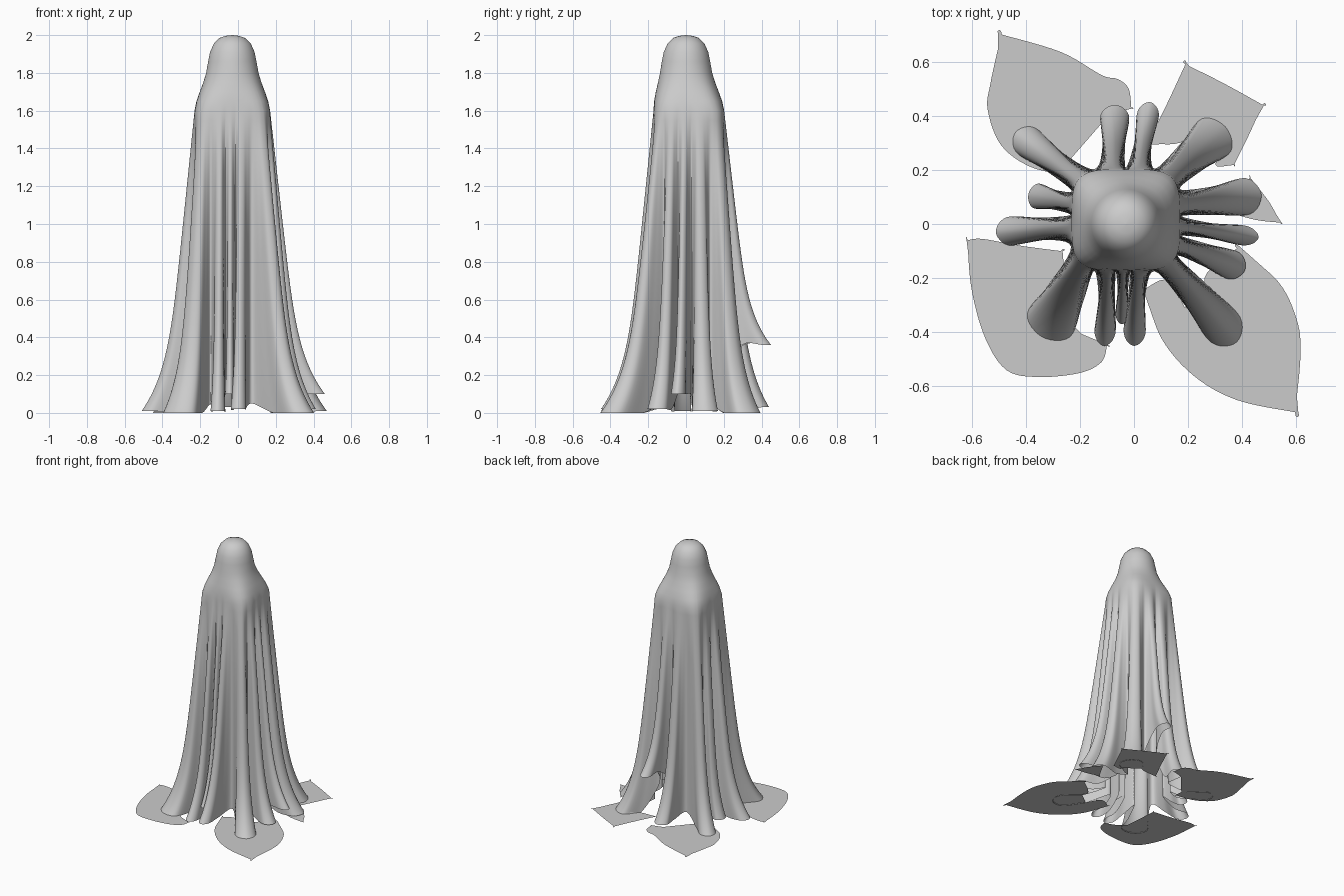
import bpy, bmesh, math
from mathutils import Vector

if "Cube" in bpy.data.objects:
    bpy.data.objects.remove(bpy.data.objects["Cube"])

CX, CY = -0.03, 0.015      # axis of the hidden figure
TOP = 1.6                  # shoulder height


def shoulder(deg, s=1.0):
    """Point on the rounded-square shoulder outline."""
    c, n = math.cos(math.radians(deg)), math.sin(math.radians(deg))
    r = (abs(c / 0.20) ** 4 + abs(n / 0.187) ** 4) ** -0.25
    return (CX + c * r * s, CY + n * r * s)


def spline(pts, steps):
    """Closed Catmull-Rom curve through points of any dimension."""
    out, n = [], len(pts)
    for i in range(n):
        a, b, c, d = (pts[(i + k) % n] for k in (-1, 0, 1, 2))
        for j in range(steps):
            t = j / steps
            out.append([0.5 * (2 * q + (r - p) * t + (2 * p - 5 * q + 4 * r - s) * t * t
                               + (3 * q - p - 3 * r + s) * t ** 3)
                        for p, q, r, s in zip(a, b, c, d)])
    return out


def finish(bm, name):
    bmesh.ops.remove_doubles(bm, verts=bm.verts, dist=0.0003)
    bmesh.ops.recalc_face_normals(bm, faces=bm.faces)
    for f in bm.faces:
        f.smooth = True
    me = bpy.data.meshes.new(name)
    bm.to_mesh(me)
    bm.free()
    ob = bpy.data.objects.new(name, me)
    bpy.context.collection.objects.link(ob)
    return ob


# Folds: root angle, tip x, tip y, half width, hem height
folds = [
    (15, .47, .11, .070, .01), (45, .34, .36, .085, 0), (76, .06, .45, .042, .36),
    (104, -.07, .44, .055, .03), (140, -.44, .34, .060, 0), (163, -.39, .11, .048, .03),
    (187, -.51, -.03, .055, .01), (225, -.34, -.42, .095, 0), (251, -.11, -.45, .040, .01),
    (267, -.045, -.37, .025, .1), (283, .0, -.45, .042, .02), (315, .38, -.44, .075, 0),
    (335, .41, -.17, .055, .02), (353, .46, -.05, .038, .1)]

# Hem outline, each point paired with its place on the shoulders
ctrl = []
for i, (ang, tx, ty, w, hem) in enumerate(folds):
    prev, nxt = folds[i - 1], folds[(i + 1) % len(folds)]
    a0 = ang - ((ang - prev[0]) % 360) / 2
    a1 = ang + ((nxt[0] - ang) % 360) / 2
    root = Vector(shoulder(ang))
    d = Vector((tx, ty)) - root
    p = Vector((-d.y, d.x)).normalized()
    ctrl.append((*shoulder(a0, 1.03), (hem + prev[4]) / 2 + 0.04, *shoulder(a0)))
    for f, h, k in ((.40, -.75, .35), (.84, -.95, .7), (1, 0, 1), (.84, .95, .7), (.40, .75, .35)):
        edge = a0 if h < 0 else a1
        q = root + d * f + p * w * h
        ctrl.append((q.x, q.y, hem, *shoulder(edge + (ang - edge) * k)))
cols = spline(ctrl, 6)

# Draped sheet: head dome, shoulders, then folds falling to the hem
dome = [(2.0, .002, 0), (1.996, .035, 0), (1.985, .068, 0), (1.955, .098, 0), (1.91, .118, 0),
        (1.86, .128, 0), (1.80, .136, .04), (1.75, .142, .2), (1.70, .15, .45), (1.65, .16, .75)]
bm = bmesh.new()
rings = []
for z, r, k in dome:
    ring = []
    for hx, hy, hz, sx, sy in cols:
        u = Vector((sx - CX, sy - CY)).normalized() * r
        ring.append(bm.verts.new((CX + u.x + (sx - CX - u.x) * k,
                                  CY * k + u.y + (sy - CY - u.y) * k, z)))
    rings.append(ring)
ROWS = 40
for j in range(ROWS + 1):
    t = 1 - (1 - j / ROWS) ** 1.35
    g = 0.58 * t + 0.42 * t ** 8
    rings.append([bm.verts.new((sx + (hx - sx) * g, sy + (hy - sy) * g,
                                max(0, TOP + (hz - TOP) * t)))
                  for hx, hy, hz, sx, sy in cols])
n = len(cols)
bm.faces.new(rings[0])
for a, b in zip(rings, rings[1:]):
    for i in range(n):
        bm.faces.new((a[i], b[i], b[(i + 1) % n], a[(i + 1) % n]))
finish(bm, "draped_sheet")


# Cloth corners lying on the floor; a repeated point makes a sharp corner
def floor_flap(name, pts):
    bm = bmesh.new()
    vs = []
    for x, y in spline(pts, 6):
        if not vs or (vs[-1].co - Vector((x, y, 0.004))).length > 0.002:
            vs.append(bm.verts.new((x, y, 0.004)))
    face = bm.faces.new(vs)
    if face.normal.z < 0:
        face.normal_flip()
    bmesh.ops.triangulate(bm, faces=[face])
    finish(bm, name)


floor_flap("back_left_corner", [
    (-.49, .70), (-.49, .70), (-.53, .52), (-.54, .42), (-.49, .29), (-.38, .21), (-.24, .18),
    (-.24, .18), (-.25, .27), (-.42, .32), (-.40, .37), (-.24, .36), (-.12, .42), (-.01, .43),
    (-.01, .43), (-.02, .50), (-.06, .535), (-.12, .55), (-.27, .635)])
floor_flap("front_right_corner", [
    (.595, -.695), (.595, -.695), (.615, -.48), (.60, -.35), (.53, -.21), (.38, -.09),
    (.38, -.09), (.26, -.20), (.33, -.33), (.40, -.42), (.35, -.44), (.22, -.36), (.13, -.21),
    (.04, -.24), (.04, -.24), (.10, -.42), (.22, -.56), (.38, -.65)])
floor_flap("front_left_corner", [
    (-.615, -.06), (-.615, -.06), (-.60, -.24), (-.55, -.42), (-.47, -.54), (-.35, -.565),
    (-.20, -.55), (-.12, -.51), (-.10, -.45), (-.10, -.45), (-.24, -.39), (-.34, -.40),
    (-.38, -.33), (-.34, -.22), (-.27, -.10), (-.27, -.10), (-.42, -.08), (-.56, -.055)])
floor_flap("back_right_corner", [
    (.19, .59), (.19, .59), (.12, .44), (.05, .30), (.05, .30), (.17, .30), (.30, .38),
    (.36, .33), (.30, .22), (.37, .22), (.37, .22), (.42, .32), (.475, .44), (.475, .44),
    (.33, .52)])
floor_flap("right_hem_tip", [
    (.54, .005), (.54, .005), (.50, .08), (.43, .17), (.43, .17), (.42, .10), (.36, .04),
    (.36, .04), (.45, .015)])
